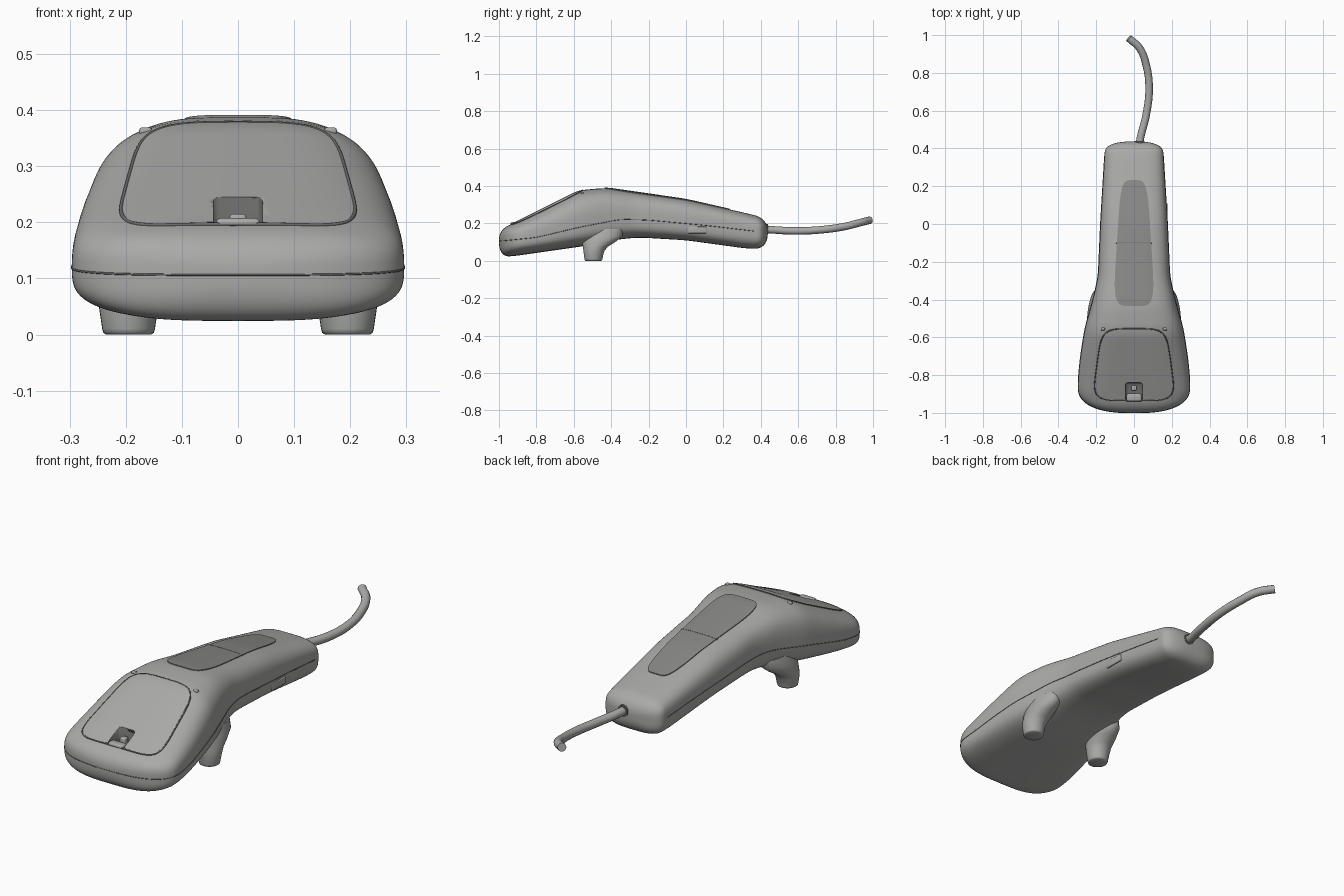
import bpy, bmesh, math

if "Cube" in bpy.data.objects:
    bpy.data.objects.remove(bpy.data.objects["Cube"], do_unlink=True)


def material(name, v):
    m = bpy.data.materials.new(name)
    m.use_nodes = True
    m.diffuse_color = (v, v, v * 0.98, 1)
    m.node_tree.nodes["Principled BSDF"].inputs["Base Color"].default_value = m.diffuse_color
    return m


GREY = material("shell grey", 0.40)
GRIP = material("grip grey", 0.25)
DARK = material("seam grey", 0.14)

# Side and plan profiles of the shell as (y, value)
TOP = [(-1, .17), (-.95, .188), (-.57, .378), (-.43, .39), (0, .328), (.36, .246), (.44, .225)]
BOTTOM = [(-1, .022), (-.93, .024), (-.55, .078), (-.36, .115), (-.25, .125),
          (0, .11), (.33, .065), (.44, .065)]
MID = [(-1, .105), (-.8, .125), (-.57, .18), (-.35, .222), (-.2, .218), (.1, .19), (.44, .15)]
WIDTH = [(-1, .296), (-.82, .296), (-.7, .284), (-.55, .26), (-.4, .218), (-.28, .19),
         (0, .178), (.36, .156), (.44, .152)]
BACK, POWER = 0.437, 3.3


def linear(pts, y):
    y = min(max(y, pts[0][0]), pts[-1][0])
    for (a, u), (b, v) in zip(pts, pts[1:]):
        if y <= b:
            return u + (v - u) * (y - a) / (b - a)


def soft(pts, y):
    return sum(linear(pts, y + i * .01) for i in range(-4, 5)) / 9


def rounding(y, front, back, p=2.5):
    d = min(1, (y + 1) / front, (BACK - y) / back)
    return (1 - (1 - max(d, 0)) ** p) ** (1 / p)


def section(y):
    s = rounding(y, .06, .075)
    mid = soft(MID, y)
    return (soft(WIDTH, y) * rounding(y, .14, .06), mid,
            (soft(TOP, y) - mid) * s, (mid - soft(BOTTOM, y)) * s)


def surface(x, y):
    w, mid, up, _ = section(y)
    return mid + up * max(0, 1 - abs(x / w) ** POWER) ** (1 / POWER)


def finish(name, bm, mat, angle=40):
    bmesh.ops.recalc_face_normals(bm, faces=bm.faces)
    me = bpy.data.meshes.new(name)
    bm.to_mesh(me)
    bm.free()
    me.materials.append(mat)
    ob = bpy.data.objects.new(name, me)
    bpy.context.collection.objects.link(ob)
    bpy.ops.object.select_all(action='DESELECT')
    ob.select_set(True)
    bpy.context.view_layer.objects.active = ob
    bpy.ops.object.shade_smooth_by_angle(angle=math.radians(angle))
    return ob


def loft(name, rings, mat, angle=40):
    bm = bmesh.new()
    loops = [[bm.verts.new(p) for p in r] for r in rings]
    n = len(loops[0])
    for a, b in zip(loops, loops[1:]):
        for i in range(n):
            j = (i + 1) % n
            bm.faces.new((a[i], a[j], b[j], b[i]))
    bm.faces.new(loops[0])
    bm.faces.new(loops[-1])
    return finish(name, bm, mat, angle)


def power(v, e):
    return math.copysign(abs(v) ** e, v)


def angles(n):
    return [2 * math.pi * i / n for i in range(n)]


def box(name, centre, size, mat, bevel=.006):
    bm = bmesh.new()
    bmesh.ops.create_cube(bm, size=1)
    for v in bm.verts:
        v.co = [c + a * s for c, a, s in zip(centre, v.co, size)]
    bmesh.ops.bevel(bm, geom=bm.edges[:], offset=bevel, segments=3, affect='EDGES', profile=.5)
    return finish(name, bm, mat)


def tube(name, pts, radius, mat, cyclic=False, kind='POLY'):
    cu = bpy.data.curves.new(name, 'CURVE')
    cu.dimensions = '3D'
    cu.bevel_depth, cu.bevel_resolution, cu.use_fill_caps = radius, 4, True
    sp = cu.splines.new(kind)
    if kind == 'BEZIER':
        sp.bezier_points.add(len(pts) - 1)
        for b, p in zip(sp.bezier_points, pts):
            b.co = p
            b.handle_left_type = b.handle_right_type = 'AUTO'
    else:
        sp.points.add(len(pts) - 1)
        for q, p in zip(sp.points, pts):
            q.co = (*p, 1)
    sp.use_cyclic_u = cyclic
    cu.materials.append(mat)
    ob = bpy.data.objects.new(name, cu)
    bpy.context.collection.objects.link(ob)
    return ob


# Shell lofted along its length, stations gathered at both rounded ends
rings = []
for k in range(1, 110):
    y = (BACK - 1) / 2 - (BACK + 1) / 2 * math.cos(math.pi * k / 110)
    w, mid, up, down = section(y)
    rings.append([(w * power(math.cos(t), 2 / POWER), y,
                   mid + (up if math.sin(t) > 0 else down) * power(math.sin(t), 2 / POWER))
                  for t in angles(96)])
body = loft("body_shell", rings, GREY)


# Plates that follow the shell: rounded, tapering outlines
def outline(y0, y1, w0, w1, p, k=1):
    pts = []
    for t in angles(96):
        v = k * power(math.sin(t), 2 / p)
        w = w0 + (w1 - w0) * (v + 1) / 2
        pts.append((k * w * power(math.cos(t), 2 / p), (y0 + y1) / 2 + v * (y1 - y0) / 2))
    return pts


def plate(name, shape, height, mat):
    rows = [[(x, y, surface(x, y) - .004) for x, y in outline(*shape)]]
    for i in range(24):
        k = 1 - i / 24
        rows.append([(x, y, surface(x, y) + height) for x, y in outline(*shape, k)])
    return loft(name, rows, mat)


PAD = (-.935, -.555, .222, .17, 5)
HANDLE = (-.435, .232, .112, .07, 5)
pad = plate("front_cover", PAD, .002, GREY)
plate("grip_strip", HANDLE, .004, GRIP)
tube("cover_seam", [(x, y, surface(x, y)) for x, y in outline(*PAD)], .0035, DARK, True)
tube("grip_line", [(i * .016, -.1, surface(i * .016, -.1) + .003) for i in range(-6, 7)], .002, DARK)

# Parting line around the sides and nose
ys = [-.999 + .2 * (i / 20) ** 2 for i in range(21)] + [-.78 + i * .03 for i in range(39)]
side = [(section(y)[0], y, section(y)[1]) for y in ys]
tube("parting_line", [(-x, y, z) for x, y, z in reversed(side)] + side, .0018, DARK)

# Latch recess and its tab
cutter = box("latch_cutter", (0, -.888, .25), (.088, .096, .17), DARK, .012)
cutter.hide_render = True
cutter.hide_set(True)
for ob in (body, pad):
    mod = ob.modifiers.new("latch recess", 'BOOLEAN')
    mod.operation, mod.object, mod.solver = 'DIFFERENCE', cutter, 'EXACT'
    mod.material_mode = 'TRANSFER'
box("latch_tab", (0, -.918, .185), (.078, .04, .045), GREY, .008)
box("latch_knob", (0, -.868, .19), (.03, .03, .05), GREY)

# Feet that flare backwards into the underside: z, x radius, y radius, x shift, y shift
FOOT = [(0, .040, .040, 0, 0), (.003, .045, .046, 0, 0), (.01, .047, .048, 0, 0),
        (.05, .053, .055, 0, .002), (.075, .055, .066, -.003, .010),
        (.1, .058, .088, -.008, .028), (.13, .058, .11, -.014, .045), (.17, .05, .11, -.02, .05)]
for name, s in (("left_foot", 1), ("right_foot", -1)):
    loft(name, [[(s * (.195 + dx + rx * math.cos(t)), -.495 + dy + ry * math.sin(t), z)
                 for t in angles(32)] for z, rx, ry, dx, dy in FOOT], GREY, 60)

# Small raised nubs behind the cover, and a button on the left side
for name, s in (("left_nub", 1), ("right_nub", -1)):
    box(name, (s * .165, -.555, surface(.165, -.555)), (.022, .016, .012), GREY, .004)
box("side_button", (section(.06)[0] - .004, .06, .165), (.014, .1, .035), GREY, .004)

# Cable with a dark ring where it leaves the shell
CABLE = [(.025, .40, .17), (.035, .46, .166), (.065, .58, .16), (.08, .72, .166),
         (.065, .84, .182), (.03, .93, .204), (-.028, .984, .218)]
tube("cable", CABLE, .02, GREY, kind='BEZIER')
tube("cable_socket", [(.03, .425, .168), (.031, .4385, .168)], .028, DARK)
